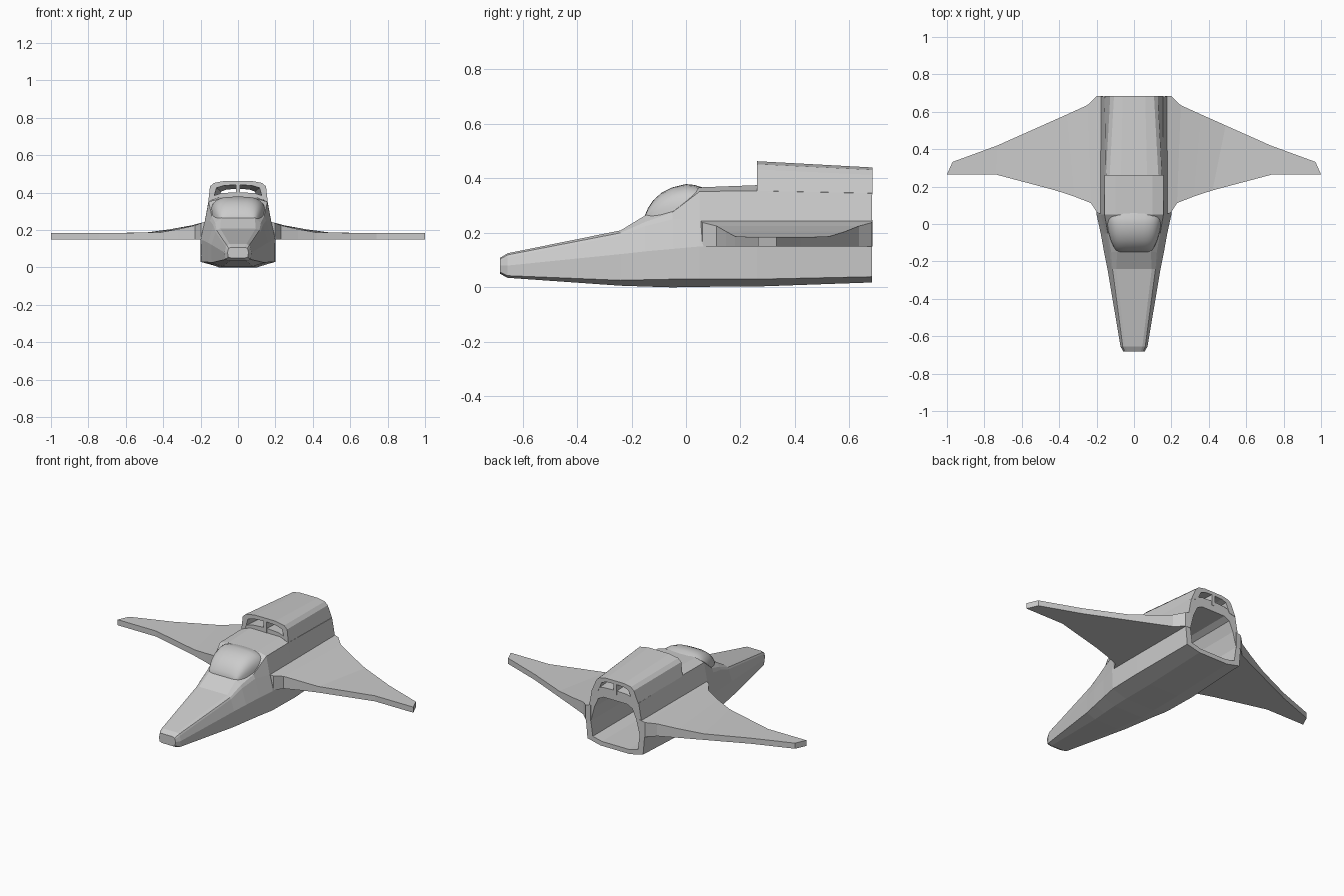
import bpy, bmesh, math


def loft(name, rings):
    """Skin a list of equal-length closed rings and cap both ends."""
    bm = bmesh.new()
    vs = [[bm.verts.new(p) for p in r] for r in rings]
    n = len(vs[0])
    for a, b in zip(vs, vs[1:]):
        for i in range(n):
            j = (i + 1) % n
            bm.faces.new((a[i], a[j], b[j], b[i]))
    bm.faces.new(vs[0][::-1])
    bm.faces.new(vs[-1])
    bmesh.ops.recalc_face_normals(bm, faces=bm.faces)
    me = bpy.data.meshes.new(name)
    bm.to_mesh(me)
    bm.free()
    ob = bpy.data.objects.new(name, me)
    bpy.context.collection.objects.link(ob)
    return ob


def ring(y, half):
    """Mirror a half section (x, z) into a closed ring at depth y."""
    return [(x, y, z) for x, z in half] + [(-x, y, z) for x, z in half[::-1]]


# fuselage: outer skin nose to tail, then back inside for the engine bay
body = [
    (-.683, [(.035, .05), (.052, .056), (.056, .08), (.053, .095), (.05, .103), (.035, .108)]),
    (-.655, [(.045, .035), (.068, .043), (.072, .08), (.065, .11), (.06, .119), (.045, .125)]),
    (-.24, [(.08, .006), (.14, .026), (.142, .122), (.12, .19), (.115, .2), (.095, .209)]),
    (-.15, [(.09, .003), (.157, .028), (.16, .132), (.132, .225), (.122, .24), (.09, .264)]),
    (-.05, [(.1, 0), (.176, .03), (.178, .141), (.15, .25), (.14, .275), (.1, .3)]),
    (.05, [(.1, .002), (.195, .03), (.2, .15), (.178, .245), (.157, .352), (.1, .367)]),
    (.26, [(.1, .003), (.2, .03), (.2, .15), (.178, .245), (.158, .354), (.1, .375)]),
    (.683, [(.1, .018), (.188, .039), (.198, .15), (.178, .237), (.158, .345), (.1, .365)]),
    (.683, [(.09, .045), (.152, .06), (.165, .15), (.142, .24), (.115, .3), (.08, .318)]),
    (.27, [(.09, .045), (.152, .06), (.165, .15), (.142, .24), (.115, .3), (.08, .318)]),
]
loft("fuselage", [ring(y, h) for y, h in body])

# dorsal duct: arched shell with a central divider, open at both ends
loft("dorsal_duct", [
    ring(.26, [(.011, .365), (.011, .442), (.075, .438), (.115, .426), (.134, .36),
               (.159, .35), (.15, .433), (.13, .452), (.07, .463)]),
    ring(.685, [(.011, .355), (.011, .42), (.06, .417), (.09, .406), (.115, .35),
                (.158, .34), (.127, .413), (.107, .431), (.06, .44)])])
loft("duct_floor", [
    ring(.262, [(.14, .355), (.132, .383), (.09, .397), (.02, .402)]),
    ring(.683, [(.135, .345), (.118, .366), (.08, .377), (.02, .38)])])

# canopy: rounded blister
canopy = []
for y, w, top in [(-.15, .086, .266), (-.14, .098, .29), (-.12, .11, .32), (-.09, .124, .347),
                  (-.05, .136, .367), (0, .147, .379), (.03, .152, .376), (.06, .156, .367)]:
    base = .25
    canopy.append([(math.copysign(w * abs(math.cos(t)) ** .6, math.cos(t)), y,
                    base + (top - base) * math.sin(t) ** .6)
                   for t in [math.pi * i / 16 for i in range(17)]])
dome = loft("canopy", canopy)
bpy.context.view_layer.objects.active = dome
dome.select_set(True)
bpy.ops.object.shade_smooth_by_angle(angle=math.radians(40))

# wings: leading point, trailing point, top height
stations = [
    (.165, .05, .165, .685, .247), (.197, .06, .2, .683, .238), (.23, .112, .25, .635, .225),
    (.32, .147, .36, .585, .205), (.42, .18, .49, .527, .187), (.74, .265, .73, .42, .184),
    (1.0, .265, .97, .332, .184)]
for side, s in (("right", 1), ("left", -1)):
    loft(side + "_wing", [
        [(s * xl, yl, .15), (s * xl, yl, z), (s * xt, yt, z), (s * xt, yt, .15)]
        for xl, yl, xt, yt, z in stations])
